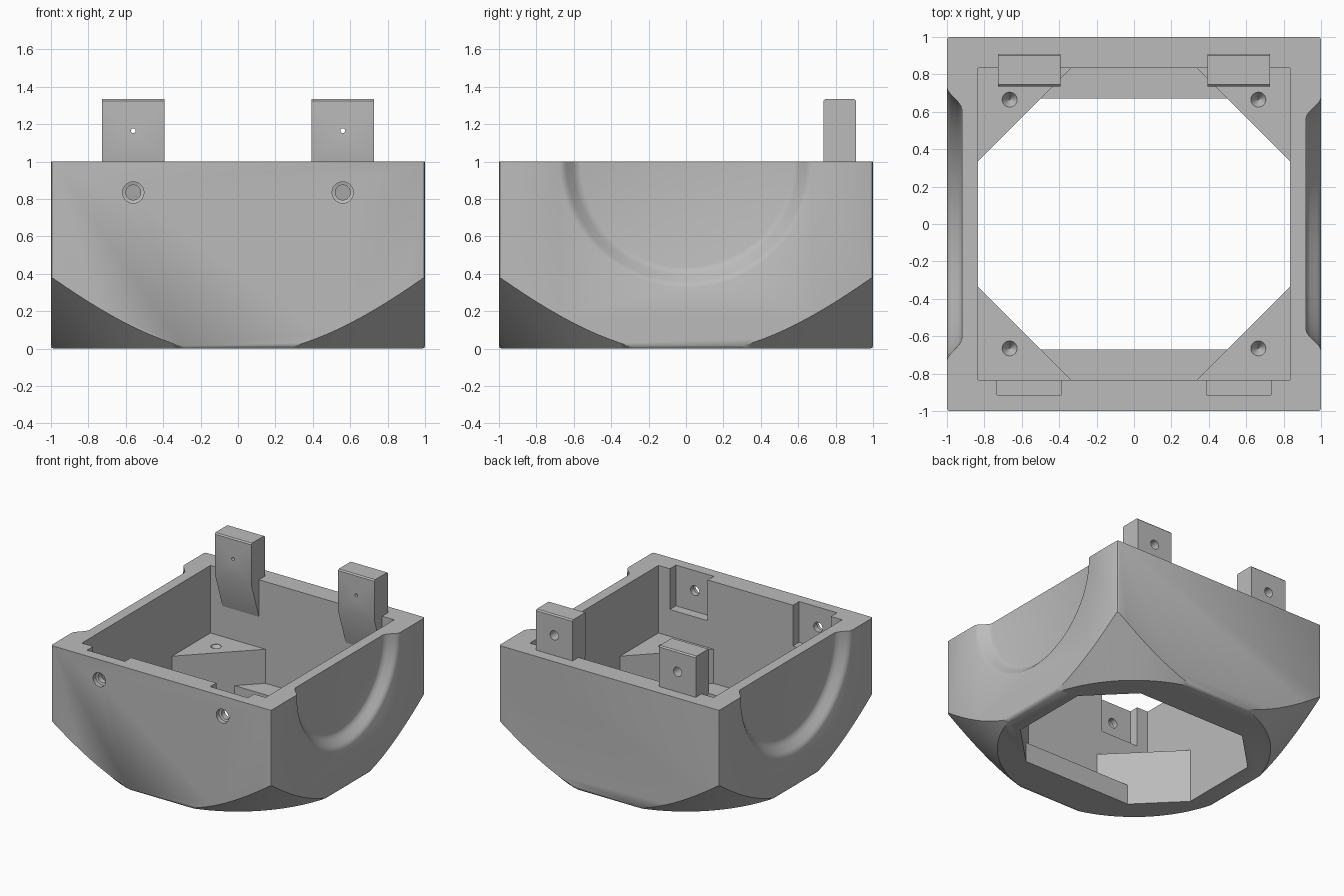
import bpy, bmesh
from math import pi, cos, sin, radians
from mathutils import Matrix

old = bpy.data.objects.get("Cube")
if old:
    bpy.data.objects.remove(old, do_unlink=True)

grey = bpy.data.materials.new("plain grey")
grey.use_nodes = True
COLOUR = (0.5, 0.5, 0.5, 1)
grey.diffuse_color = COLOUR
grey.node_tree.nodes["Principled BSDF"].inputs["Base Color"].default_value = COLOUR

# Axis frames: local z becomes the named axis
UP = Matrix.Identity(4)
ALONG_X = Matrix(((0, 0, 1, 0), (1, 0, 0, 0), (0, 1, 0, 0), (0, 0, 0, 1)))
ALONG_Y = Matrix.Rotation(-pi / 2, 4, 'X')


def finish(bm, name, frame):
    bm.transform(frame)
    bmesh.ops.recalc_face_normals(bm, faces=bm.faces)
    mesh = bpy.data.meshes.new(name)
    bm.to_mesh(mesh)
    bm.free()
    mesh.materials.append(grey)
    obj = bpy.data.objects.new(name, mesh)
    bpy.context.collection.objects.link(obj)
    return obj


def prism(name, outline, low, high, frame=UP):
    """Outline extruded from low to high along the frame's axis."""
    bm = bmesh.new()
    face = bm.faces.new([bm.verts.new((x, y, low)) for x, y in outline])
    top = bmesh.ops.extrude_face_region(bm, geom=[face])["geom"]
    verts = [v for v in top if isinstance(v, bmesh.types.BMVert)]
    bmesh.ops.translate(bm, verts=verts, vec=(0, 0, high - low))
    return finish(bm, name, frame)


def lathe(name, profile, frame=UP, place=(0, 0, 0), sides=32):
    """Closed solid turned from (radius, height) points."""
    bm = bmesh.new()
    rings = [[bm.verts.new((r * cos(2 * pi * i / sides), r * sin(2 * pi * i / sides), h))
              for i in range(sides)] for r, h in profile]
    for a, b in zip(rings, rings[1:]):
        for i in range(sides):
            j = (i + 1) % sides
            bm.faces.new((a[i], a[j], b[j], b[i]))
    bm.faces.new(rings[0])
    bm.faces.new(rings[-1])
    return finish(bm, name, Matrix.Translation(place) @ frame)


def rect(x0, x1, y0, y1):
    return [(x0, y0), (x1, y0), (x1, y1), (x0, y1)]


def boolean(obj, cutter, operation='DIFFERENCE'):
    bpy.context.view_layer.objects.active = obj
    mod = obj.modifiers.new("cut", 'BOOLEAN')
    mod.operation, mod.solver, mod.object = operation, 'EXACT', cutter
    bpy.ops.object.modifier_apply(modifier=mod.name)
    bpy.data.objects.remove(cutter, do_unlink=True)


def cut_corners(depth):
    """Cavity outline with diagonal corners, clipped at +-depth in y."""
    w, k = 0.835, 0.335
    x = w + k - depth
    return [(w, -k), (w, k), (x, depth), (-x, depth),
            (-w, k), (-w, -k), (-x, -depth), (x, -depth)]


def shade(obj):
    bpy.ops.object.select_all(action='DESELECT')
    obj.select_set(True)
    bpy.context.view_layer.objects.active = obj
    bpy.ops.object.shade_smooth_by_angle(angle=radians(30))


# Shell: softened block with its lower corners turned to a cone
shell = prism("shell", rect(-1, 1, -1, 1), 0, 1)
bm = bmesh.new()
bm.from_mesh(shell.data)
soft = [e for e in bm.edges if min(v.co.z for v in e.verts) < 0.5]
bmesh.ops.bevel(bm, geom=soft, offset=0.015, segments=2, profile=0.5, affect='EDGES')
bm.to_mesh(shell.data)
bm.free()
boolean(shell, lathe("cone", [(1.02, -0.01), (1.53, 0.5), (1.53, 1.2)], sides=128), 'INTERSECT')

# Cavity: square above, corner blocks below, narrow opening through the floor
boolean(shell, prism("cavity", rect(-0.835, 0.835, -0.835, 0.835), 0.445, 1.2))
boolean(shell, prism("lower_cavity", cut_corners(0.835), 0.165, 0.6))
boolean(shell, prism("floor_opening", cut_corners(0.67), -0.1, 0.3))

# Round recesses in both sides, the one on -x slightly wider
RIM = [(0.565, 0.92), (0.585, 0.926), (0.605, 0.942), (0.64, 0.978), (0.655, 0.992),
       (0.675, 1.0), (0.675, 1.1)]
for side, scale in ((1, 1), (-1, 1.08)):
    profile = [(r * scale, h * side) for r, h in RIM]
    boolean(shell, lathe("recess", profile, ALONG_X, (0, 0, 1), sides=96))

for side in (-1, 1):
    # Front pockets and their counterbored screw holes
    x = side * 0.56
    boolean(shell, prism("pocket", rect(x - 0.172, x + 0.172, -0.915, -0.7), 0.665, 1.2))
    boolean(shell, lathe("screw_hole", [(0.057, -1.1), (0.057, -0.965), (0.04, -0.96), (0.04, -0.8)],
                         ALONG_Y, (x, 0, 0.835)))
    # Conical pilot holes in the corner blocks
    for end in (-1, 1):
        boolean(shell, lathe("pilot_hole", [(0.002, 0.385), (0.04, 0.44), (0.04, 0.5)],
                             UP, (side * 0.665, end * 0.665, 0)))
shade(shell)

# Back posts with a sloping foot that runs into the wall
POST = [(0.735, 1.0), (0.735, 1.325), (0.745, 1.335), (0.9, 1.335), (0.91, 1.325),
        (0.91, 0.68), (0.84, 0.68)]
for side, name in ((-1, "right_post"), (1, "left_post")):
    x = side * 0.56
    post = prism(name, POST, x - 0.166, x + 0.166, ALONG_X)
    boolean(post, lathe("post_hole", [(0.013, 0.6), (0.013, 0.8), (0.038, 0.82), (0.038, 1.1)],
                        ALONG_Y, (x, 0, 1.165)))
    shade(post)
